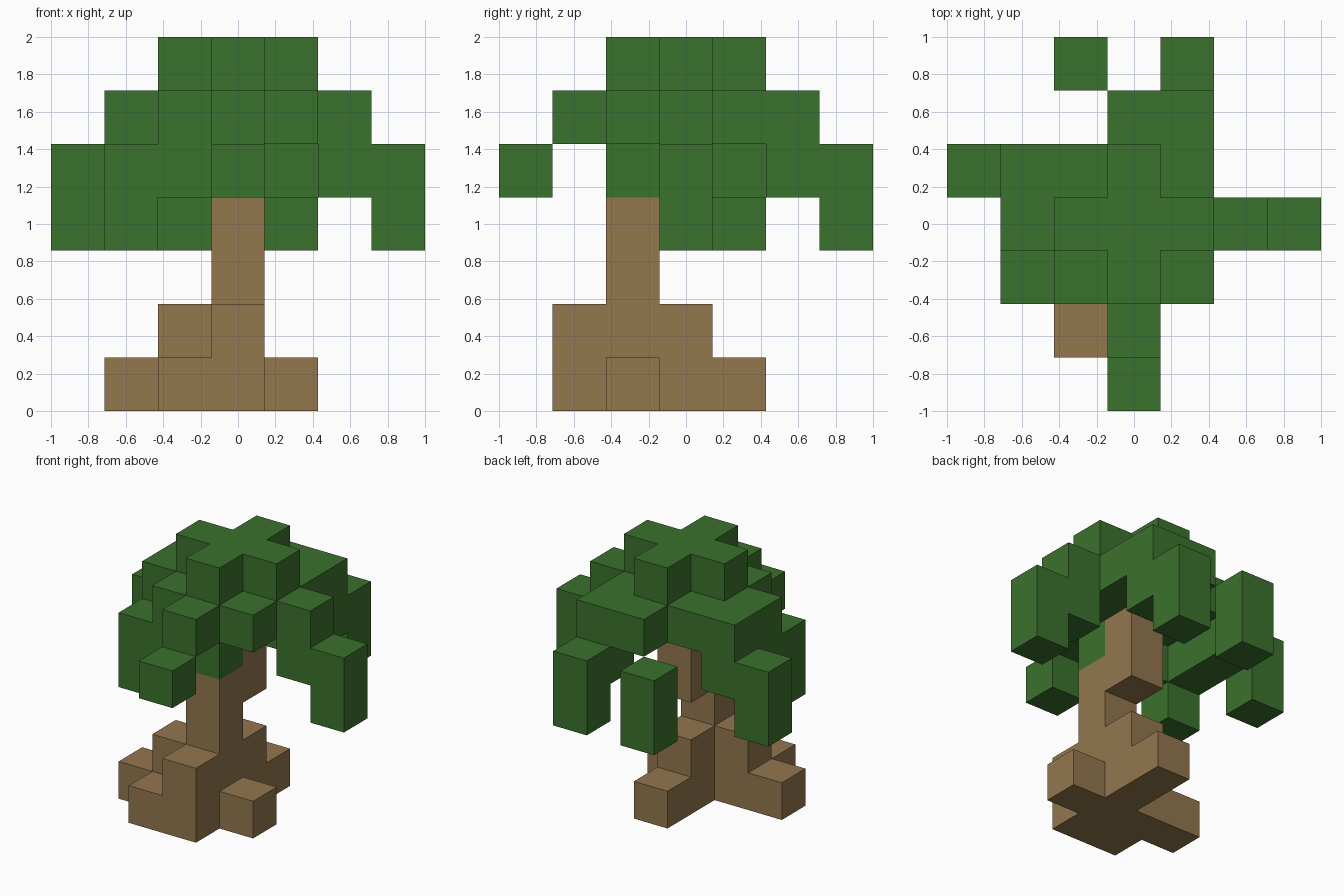
import bpy
import bmesh
from mathutils import Vector

cube = bpy.data.objects.get("Cube")
if cube:
    bpy.data.objects.remove(cube, do_unlink=True)

CELL = 2 / 7  # edge length of one block


def make_material(name, rgb):
    mat = bpy.data.materials.new(name)
    mat.use_nodes = True
    color = (*rgb, 1)
    mat.diffuse_color = color
    mat.node_tree.nodes["Principled BSDF"].inputs["Base Color"].default_value = color
    return mat


bark = make_material("bark_brown", (0.292, 0.184, 0.076))
leaf = make_material("leaf_green", (0.044, 0.165, 0.026))


def block(x, y, z, wide=1, deep=1, tall=1):
    """Cells of a box that starts at cell x, y, z."""
    return {(x + i, y + j, z + k)
            for i in range(wide) for j in range(deep) for k in range(tall)}


# Wooden parts
roots = (block(0, -2, 0, deep=4)            # root running front to back
         | block(0, -2, 1, deep=3)
         | block(-2, -1, 0, wide=4)         # root running side to side
         | block(-1, -1, 1)
         | block(-1, -2, 0))
trunk = block(0, -1, 2, tall=2) | block(0, 0, 3, tall=2)

# Crown: a cross on top of a wider, ragged layer
crown_top = block(-1, 0, 6, wide=3) | block(0, -1, 6, deep=3)
crown_middle = (block(-2, 0, 5, wide=5) | block(-1, -1, 5, wide=3)
                | block(-2, 1, 5, wide=4) | block(0, 2, 5, wide=2)
                | block(0, -2, 5))
crown_lower = (block(-2, -1, 4, deep=3) | block(-1, -1, 4, wide=2)
               | block(1, 2, 4) | block(2, 0, 4))

# Leaves hanging at the ends of the branches
front_leaf = block(0, -3, 4)
left_leaf = block(3, 0, 3, tall=2)
right_leaf = block(-3, 1, 3, tall=2)
back_left_leaf = block(1, 3, 3, tall=2)
back_right_leaf = block(-1, 3, 3, tall=2)
front_right_leaf = block(-2, -1, 3)

parts = [
    ("roots", roots, bark),
    ("trunk", trunk, bark),
    ("crown_top", crown_top, leaf),
    ("crown_middle", crown_middle, leaf),
    ("crown_lower", crown_lower, leaf),
    ("front_leaf", front_leaf, leaf),
    ("left_leaf", left_leaf, leaf),
    ("right_leaf", right_leaf, leaf),
    ("back_left_leaf", back_left_leaf, leaf),
    ("back_right_leaf", back_right_leaf, leaf),
    ("front_right_leaf", front_right_leaf, leaf),
]
filled = set().union(*(cells for _, cells, _ in parts))


def build(name, cells, mat):
    """Mesh of the outer sides of the cells, without the hidden inner ones."""
    bm = bmesh.new()
    for cell in sorted(cells):
        center = Vector(cell) + Vector((0, 0, 0.5))
        for axis in range(3):
            for sign in (-1, 1):
                normal = Vector((0, 0, 0))
                normal[axis] = sign
                if tuple(int(c + n) for c, n in zip(cell, normal)) in filled:
                    continue
                u = Vector((0, 0, 0))
                u[(axis + 1) % 3] = 1
                v = normal.cross(u)
                corners = (-u - v, u - v, u + v, v - u)
                bm.faces.new([bm.verts.new((center + (normal + c) / 2) * CELL)
                              for c in corners])
    bmesh.ops.remove_doubles(bm, verts=bm.verts, dist=0.001)
    mesh = bpy.data.meshes.new(name)
    bm.to_mesh(mesh)
    bm.free()
    mesh.materials.append(mat)
    bpy.context.collection.objects.link(bpy.data.objects.new(name, mesh))


for part in parts:
    build(*part)
